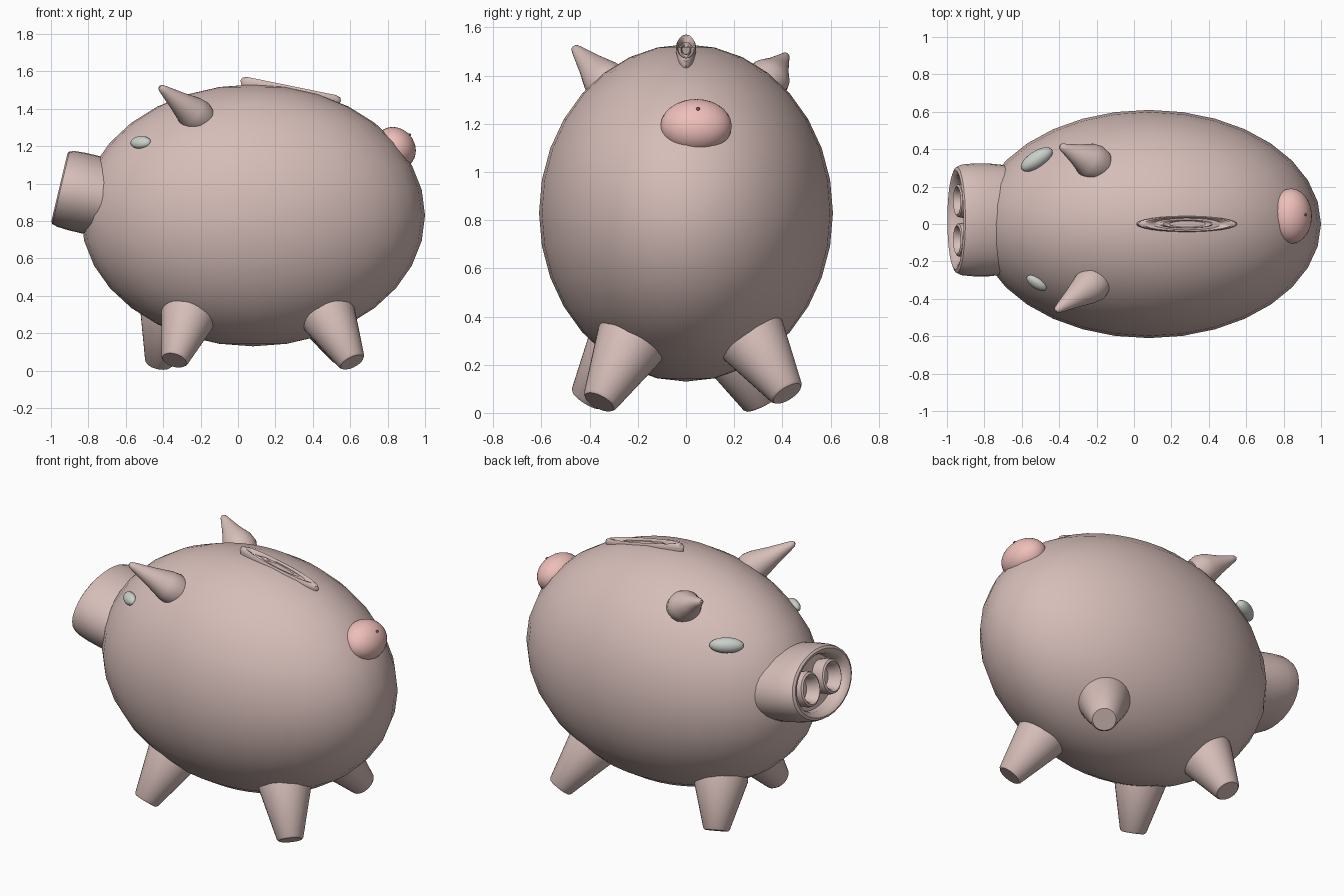
import bpy, bmesh, math
from mathutils import Vector, Matrix

if "Cube" in bpy.data.objects:
    bpy.data.objects.remove(bpy.data.objects["Cube"])


def material(name, rgb):
    m = bpy.data.materials.new(name)
    m.diffuse_color = (*rgb, 1)
    m.use_nodes = True
    m.node_tree.nodes["Principled BSDF"].inputs["Base Color"].default_value = m.diffuse_color
    return m


SKIN = material("skin", (0.67, 0.51, 0.48))
PINK = material("pink", (0.86, 0.52, 0.49))
EYE = material("eye_grey", (0.58, 0.62, 0.58))


def place(ob, loc, direction, mat, angle=40):
    ob.rotation_mode = 'QUATERNION'
    ob.rotation_quaternion = Vector(direction).to_track_quat('Z', 'Y')
    ob.location = loc
    ob.data.materials.append(mat)
    bpy.ops.object.select_all(action='DESELECT')
    ob.select_set(True)
    bpy.context.view_layer.objects.active = ob
    bpy.ops.object.shade_smooth_by_angle(angle=math.radians(angle))
    return ob


def ball(name, loc, radii, direction, mat, segs=32, rings=16):
    """Ellipsoid whose local z follows direction."""
    bpy.ops.mesh.primitive_uv_sphere_add(segments=segs, ring_count=rings, radius=1)
    ob = bpy.context.object
    ob.name = name
    ob.data.transform(Matrix.Diagonal((*radii, 1)))
    return place(ob, loc, direction, mat, 60)


def lathe(name, profile, loc, direction, sx=1, sy=1, segs=32):
    """Revolve (radius, height) points around direction, squashed to sx by sy."""
    bm = bmesh.new()
    rings = []
    for r, h in profile:
        rings.append([bm.verts.new((r * sx * math.cos(a), r * sy * math.sin(a), h))
                      for a in (2 * math.pi * i / segs for i in range(segs))])
    for a, b in zip(rings, rings[1:]):
        for i in range(segs):
            j = (i + 1) % segs
            bm.faces.new((a[i], a[j], b[j], b[i]))
    bm.faces.new(rings[0][::-1])
    bm.faces.new(rings[-1])
    bmesh.ops.recalc_face_normals(bm, faces=bm.faces)
    me = bpy.data.meshes.new(name)
    bm.to_mesh(me)
    bm.free()
    ob = bpy.data.objects.new(name, me)
    bpy.context.collection.objects.link(ob)
    return place(ob, loc, direction, SKIN)


# body
ball("body", (0.08, 0, 0.83), (0.92, 0.61, 0.70), (0, 0, 1), SKIN)

# snout with recessed face
axis = Vector((-0.97, 0, 0.23)).normalized()
face = Vector((-0.955, 0.022, 0.98))
lathe("snout", [(0.97, -0.27), (1.0, -0.18), (1.0, -0.10), (0.98, -0.035), (0.94, -0.008),
                (0.88, 0), (0.80, -0.008), (0.74, -0.035), (0.72, -0.09)],
      face, axis, 0.302, 0.212)

# nostril cups
for name, y in (("left_nostril", 0.125), ("right_nostril", -0.085)):
    lathe(name, [(0.92, -0.10), (1.0, -0.04), (0.95, -0.015), (0.83, -0.008),
                 (0.72, -0.02), (0.66, -0.06), (0.6, -0.085)],
          face + Vector((0, y - face.y, 0)), axis, 0.092, 0.105, 24)

# coin slot on the back
lathe("coin_slot", [(0.96, -0.03), (1.0, -0.005), (0.97, 0.012), (0.88, 0.02), (0.76, 0.015),
                    (0.68, 0), (0.55, 0), (0.48, 0.012), (0.38, 0.008), (0.3, -0.01)],
      (0.283, 0, 1.502), (0.2, 0, 0.98), 0.043, 0.275)

# legs: (foot centre, hip centre)
LEGS = {
    "front_right_leg": ((-0.34, -0.415, 0.055), (-0.26, -0.25, 0.31)),
    "front_left_leg": ((-0.425, 0.31, 0.035), (-0.37, 0.19, 0.29)),
    "back_right_leg": ((0.61, -0.36, 0.045), (0.475, -0.22, 0.31)),
    "back_left_leg": ((0.57, 0.42, 0.08), (0.44, 0.26, 0.33)),
}
for name, (foot, hip) in LEGS.items():
    d = Vector(foot) - Vector(hip)
    n = d.length
    lathe(name, [(0.15, -n - 0.06), (0.155, -n), (0.075, -0.01), (0.066, 0)], foot, d)

# ears: tapered, slightly flattened, leaning forward and out
EARS = {"right_ear": ((-0.415, -0.462, 1.515), (-0.205, -0.31, 1.35)),
        "left_ear": ((-0.392, 0.415, 1.483), (-0.195, 0.32, 1.36))}
for name, (tip, base) in EARS.items():
    d = Vector(tip) - Vector(base)
    n = d.length
    lathe(name, [(0.09, -n - 0.03), (0.108, -n + 0.02), (0.10, -n + 0.07), (0.064, -n * 0.45),
                 (0.03, -0.03), (0.02, -0.004), (0.008, 0.006)], tip, d, 0.9, 0.85)

# eyes
ball("right_eye", (-0.52, -0.315, 1.22), (0.062, 0.036, 0.028), (-0.45, -0.70, 0.55), EYE, 24, 12)
ball("left_eye", (-0.52, 0.345, 1.22), (0.098, 0.045, 0.045), (-0.45, 0.70, 0.55), EYE, 24, 12)

# tail bump with its small dark tip
ball("tail", (0.84, 0.042, 1.19), (0.148, 0.118, 0.105), (0.75, 0, 0.66), PINK)
ball("tail_tip", (0.918, 0.05, 1.262), (0.008, 0.008, 0.006), (0.75, 0, 0.66),
     material("tail_dark", (0.2, 0.1, 0.1)), 12, 6)
